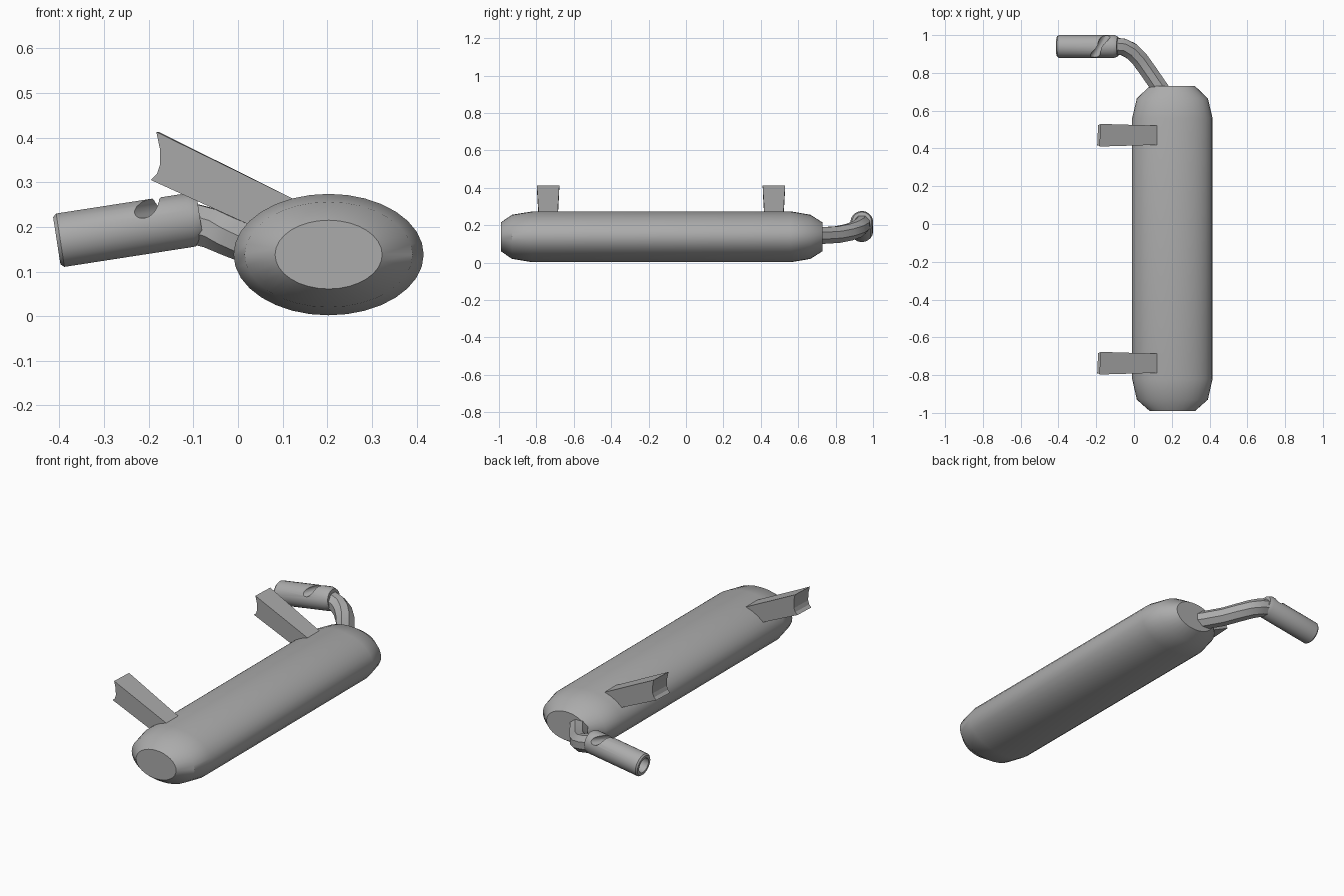
import bpy
import bmesh
import math
from mathutils import Vector

cube = bpy.data.objects.get("Cube")
if cube:
    bpy.data.objects.remove(cube)

steel = bpy.data.materials.new("grey_steel")
steel.use_nodes = True
GREY = (0.41, 0.41, 0.41, 1)
steel.diffuse_color = GREY
steel.node_tree.nodes["Principled BSDF"].inputs["Base Color"].default_value = GREY


def finish(bm, name, angle=None):
    """Turn a bmesh into a grey object, smoothed below the given angle."""
    bmesh.ops.recalc_face_normals(bm, faces=bm.faces)
    mesh = bpy.data.meshes.new(name)
    bm.to_mesh(mesh)
    bm.free()
    mesh.materials.append(steel)
    obj = bpy.data.objects.new(name, mesh)
    bpy.context.collection.objects.link(obj)
    if angle:
        smooth(obj, angle)
    return obj


def smooth(obj, angle):
    bpy.ops.object.select_all(action='DESELECT')
    obj.select_set(True)
    bpy.context.view_layer.objects.active = obj
    bpy.ops.object.shade_smooth_by_angle(angle=math.radians(angle))


def loft(rings):
    """Bridge equal-length rings of points and cap both ends."""
    bm = bmesh.new()
    loops = [[bm.verts.new(p) for p in ring] for ring in rings]
    n = len(loops[0])
    for a, b in zip(loops, loops[1:]):
        for i in range(n):
            j = (i + 1) % n
            bm.faces.new((a[i], a[j], b[j], b[i]))
    bm.faces.new(loops[0])
    bm.faces.new(loops[-1])
    return bm


def circle(center, axis, radius, sides):
    """Ring of points around an axis that is not vertical."""
    axis = Vector(axis).normalized()
    u = axis.cross(Vector((0, 0, 1))).normalized()
    v = u.cross(axis)
    turn = [2 * math.pi * (i + 0.5) / sides for i in range(sides)]
    return [Vector(center) + radius * (math.cos(t) * u + math.sin(t) * v) for t in turn]


# Oval silencer body: (y, half width, half height)
profile = [(-0.99, 0.12, 0.077), (-0.93, 0.188, 0.118), (-0.82, 0.213, 0.136),
           (0.56, 0.213, 0.136), (0.665, 0.188, 0.118), (0.73, 0.12, 0.077)]
SIDES = 32
rings = []
for y, rx, rz in profile:
    turn = [2 * math.pi * i / SIDES for i in range(SIDES)]
    rings.append([(0.203 + rx * math.cos(t), y, 0.138 + rz * math.sin(t)) for t in turn])
finish(loft(rings), "silencer_body", 35)

# Mounting brackets: tapered bars with a hollowed outer end (x, z, half width)
outline = [(-0.178, 0.413, 0.06), (-0.17, 0.375, 0.059), (-0.17, 0.338, 0.057),
           (-0.177, 0.318, 0.056), (-0.19, 0.305, 0.055),
           (0.06, 0.189, 0.049), (0.15, 0.25, 0.05)]
for name, y in (("front_bracket", -0.737), ("rear_bracket", 0.47)):
    sides = [[(x - s * 0.005 * (x < 0) * -1 if s < 0 else x, y + s * w, z)
              for x, z, w in outline] for s in (-1, 1)]
    finish(loft(sides), name)

# Bent link pipe
path = [Vector(p) for p in ((0.2, 0.63, 0.143), (0.13, 0.73, 0.145), (0.075, 0.81, 0.15),
                            (0.03, 0.873, 0.163), (-0.015, 0.917, 0.18),
                            (-0.06, 0.938, 0.197), (-0.12, 0.942, 0.212))]
rings = []
for i, p in enumerate(path):
    axis = path[min(i + 1, len(path) - 1)] - path[max(i - 1, 0)]
    rings.append(circle(p, axis, 0.048, 8))
finish(loft(rings), "link_pipe", 30)

# Outlet tube with an open mouth
mouth = Vector((-0.406, 0.94, 0.169))
axis = Vector((1, 0, 0.155)).normalized()
stations = [(0.1, 0.036), (0.0, 0.04), (0.0, 0.054), (0.008, 0.061),
            (0.305, 0.061), (0.325, 0.052)]
tube = finish(loft([circle(mouth + axis * d, axis, r, 24) for d, r in stations]),
              "outlet_tube")

# Slanted slot cut across the top of the tube
run = Vector((0.07, 0.12, 0.012))
middle = Vector((-0.18, 0.94, 0.247))
cutter = finish(loft([circle(middle + run * s, run, 0.022, 16) for s in (-1, 1)]),
                "slot_cutter")
cutter.hide_render = True
cut = tube.modifiers.new("slot", 'BOOLEAN')
cut.operation = 'DIFFERENCE'
cut.solver = 'EXACT'
cut.object = cutter
bpy.context.view_layer.objects.active = tube
bpy.ops.object.modifier_apply(modifier=cut.name)
bpy.data.objects.remove(cutter)
smooth(tube, 35)
